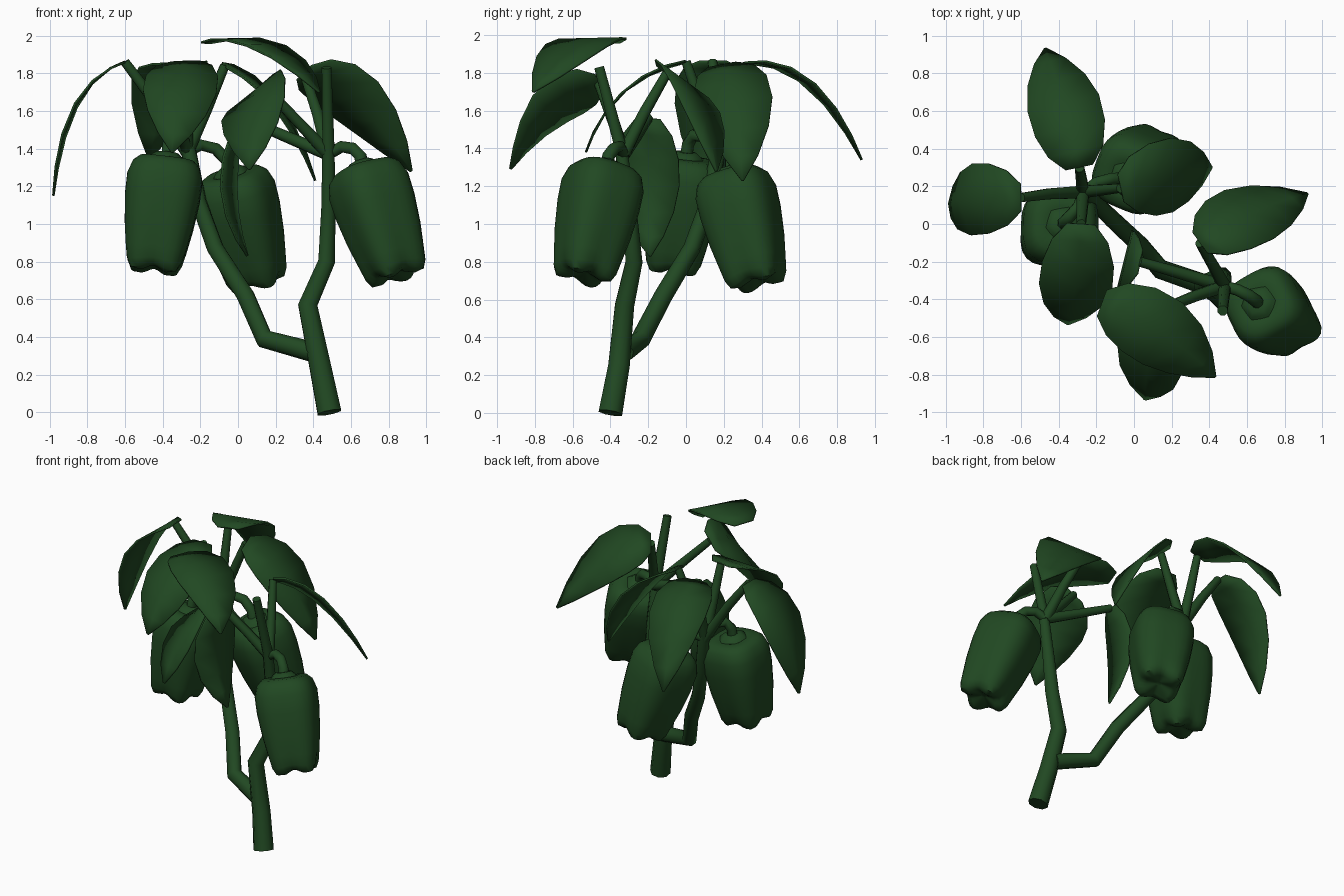
import bpy, bmesh, math
from mathutils import Vector

if "Cube" in bpy.data.objects:
    bpy.data.objects.remove(bpy.data.objects["Cube"])

green = bpy.data.materials.new("dark_green")
green.diffuse_color = (0.015, 0.065, 0.016, 1)
green.use_nodes = True
green.node_tree.nodes["Principled BSDF"].inputs["Base Color"].default_value = green.diffuse_color


def finish(obj, angle):
    obj.data.materials.append(green)
    bpy.ops.object.select_all(action='DESELECT')
    obj.select_set(True)
    bpy.context.view_layer.objects.active = obj
    bpy.ops.object.shade_smooth_by_angle(angle=math.radians(angle))


def mesh_object(name, bm, angle):
    bmesh.ops.recalc_face_normals(bm, faces=bm.faces)
    me = bpy.data.meshes.new(name)
    bm.to_mesh(me)
    bm.free()
    obj = bpy.data.objects.new(name, me)
    bpy.context.collection.objects.link(obj)
    finish(obj, angle)
    return obj


def skin_rings(bm, rings):
    """Bridge successive closed rings of points and cap both ends."""
    vs = [[bm.verts.new(p) for p in r] for r in rings]
    n = len(vs[0])
    for a, b in zip(vs, vs[1:]):
        for i in range(n):
            j = (i + 1) % n
            bm.faces.new((a[i], a[j], b[j], b[i]))
    bm.faces.new(vs[0])
    bm.faces.new(vs[-1])


def tube(name, pts, r0, r1, sides=8):
    """Tapered stem along a poly path."""
    pts = [Vector(p) for p in pts]
    n = len(pts)
    ref, rings = Vector((0.31, 0.9, 0.1)), []
    for k, p in enumerate(pts):
        t = (pts[min(k + 1, n - 1)] - pts[max(k - 1, 0)]).normalized()
        u = (ref - t * ref.dot(t)).normalized()
        v = t.cross(u)
        r = r0 + (r1 - r0) * k / (n - 1)
        rings.append([p + r * (math.cos(a) * u + math.sin(a) * v)
                      for a in (2 * math.pi * i / sides for i in range(sides))])
        ref = u
    bm = bmesh.new()
    skin_rings(bm, rings)
    mesh_object(name, bm, 62)


def leaf(name, base, mid, tip, side, half):
    """Arched leaf blade: broad at the base, pointed at the tip."""
    a, m, b, s = map(Vector, (base, mid, tip, side))
    c = 2 * m - (a + b) / 2
    bm = bmesh.new()
    rows = []
    for t, w in ((0, .38), (.12, .77), (.3, .98), (.5, 1), (.7, .8), (.87, .45), (1, .03)):
        p = (1 - t) ** 2 * a + 2 * t * (1 - t) * c + t * t * b
        d = ((1 - t) * (c - a) + t * (b - c)).normalized()
        u = (s - d * s.dot(d)).normalized() * half * w
        rows.append([bm.verts.new(q) for q in (p - u, p, p + u)])
    for r, q in zip(rows, rows[1:]):
        for i in (0, 1):
            bm.faces.new((r[i], r[i + 1], q[i + 1], q[i]))
    obj = mesh_object(name, bm, 40)
    mod = obj.modifiers.new("thickness", 'SOLIDIFY')
    mod.thickness = 0.012
    mod.offset = 0


def pepper(name, top, bottom, turn):
    """Four-lobed fruit hanging from top to bottom, with a six-sided cap."""
    top, bottom = Vector(top), Vector(bottom)
    axis = bottom - top
    h = axis.length
    q = Vector((0, 0, -1)).rotation_difference(axis)
    n = 32
    # fraction of length, radius, ridge depth, lobe drop
    prof = ((.04, .03, 0, 0), (.0, .10, .03, 0), (.01, .155, .05, 0), (.06, .19, .06, 0),
            (.17, .213, .06, 0), (.35, .212, .06, 0), (.6, .195, .07, 0), (.8, .173, .08, 0),
            (.91, .158, .1, .008), (.97, .135, .12, .014), (.98, .09, .1, .014), (.94, .02, 0, 0))
    rings = []
    for f, r, ridge, drop in prof:
        ring = []
        for i in range(n):
            a = 2 * math.pi * i / n
            k = math.cos(4 * a)
            rr = r * (1 + ridge * k)
            ring.append(top + q @ Vector((rr * math.cos(a + turn), rr * math.sin(a + turn),
                                          -f * h - drop * k)))
        rings.append(ring)
    bm = bmesh.new()
    skin_rings(bm, rings)
    mesh_object(name, bm, 50)
    d = axis.normalized()
    tube(name + "_cap", [top + d * .02, top - d * .012, top - d * .03], .11, .06, 6)


# main stem and side branch
tube("main_stem", [(.485, -.40, 0), (.435, -.355, .25), (.37, -.325, .57), (.47, -.275, .8),
                   (.48, -.30, 1.08), (.48, -.345, 1.4), (.47, -.46, 1.83)], .068, .028)
tube("side_branch", [(.40, -.33, .32), (.14, -.24, .39), (.04, -.12, .62), (-.12, .03, .87),
                     (-.21, .12, 1.12), (-.26, .17, 1.38), (-.28, .18, 1.46)], .055, .038)

# leaves: base, middle, tip, width direction, half width
leaves = {
    "top": ((-.17, -.42, 1.962), (.15, -.58, 1.945), (.43, -.81, 1.70), (.45, .85, .02), .195),
    "front": ((.13, -.46, 1.74), (.08, -.72, 1.61), (.06, -.93, 1.29), (.8, 0, .68), .2),
    "hanging": ((.03, -.2, 1.56), (-.05, -.2, 1.2), (.05, -.19, .83), (.25, 1, 0), .17),
    "right": ((.35, -.1, 1.8), (.61, .05, 1.67), (.92, .16, 1.28), (.55, -.67, .5), .2),
    "left": ((-.6, .14, 1.86), (-.86, .13, 1.63), (-.98, .11, 1.15), (.08, 1, .05), .19),
    "front_left": ((-.28, .0, 1.86), (-.31, -.33, 1.7), (-.35, -.53, 1.38), (1, .05, .06), .195),
    "back": ((-.29, .3, 1.85), (-.375, .64, 1.75), (-.47, .93, 1.34), (1, .1, .05), .195),
    "inner": ((-.07, .19, 1.84), (.2, .26, 1.64), (.41, .3, 1.23), (.05, 1, .1), .2),
}
for key, data in leaves.items():
    leaf(key + "_leaf", *data)

# leaf stalks from the two forks
right_fork, left_fork = (.48, -.33, 1.37), (-.27, .17, 1.38)
for key, fork, bend in (("front", right_fork, (.33, -.38, 1.53)),
                        ("hanging", right_fork, (.24, -.26, 1.47)),
                        ("right", right_fork, (.42, -.22, 1.59)),
                        ("left", left_fork, (-.45, .16, 1.66)),
                        ("front_left", left_fork, (-.275, .08, 1.63)),
                        ("back", left_fork, (-.28, .24, 1.62)),
                        ("inner", left_fork, (-.17, .18, 1.6))):
    tube(key + "_leaf_stalk", [fork, bend, leaves[key][0]], .036, .026)

# peppers and their hooked stalks
pepper("left_pepper", (-.375, .0, 1.35), (-.45, -.07, .745), .75)
pepper("back_pepper", (-.04, .24, 1.27), (.11, .38, .675), .4)
pepper("right_pepper", (.66, -.42, 1.305), (.85, -.545, .71), -.3)
tube("left_pepper_stalk", [left_fork, (-.29, .1, 1.46), (-.34, .04, 1.47), (-.37, .01, 1.42),
                           (-.375, .0, 1.34)], .03, .036)
tube("back_pepper_stalk", [left_fork, (-.2, .22, 1.42), (-.12, .24, 1.4), (-.06, .24, 1.34),
                           (-.04, .24, 1.26)], .03, .036)
tube("right_pepper_stalk", [right_fork, (.55, -.35, 1.41), (.61, -.38, 1.4), (.65, -.41, 1.36),
                            (.66, -.42, 1.29)], .03, .036)
